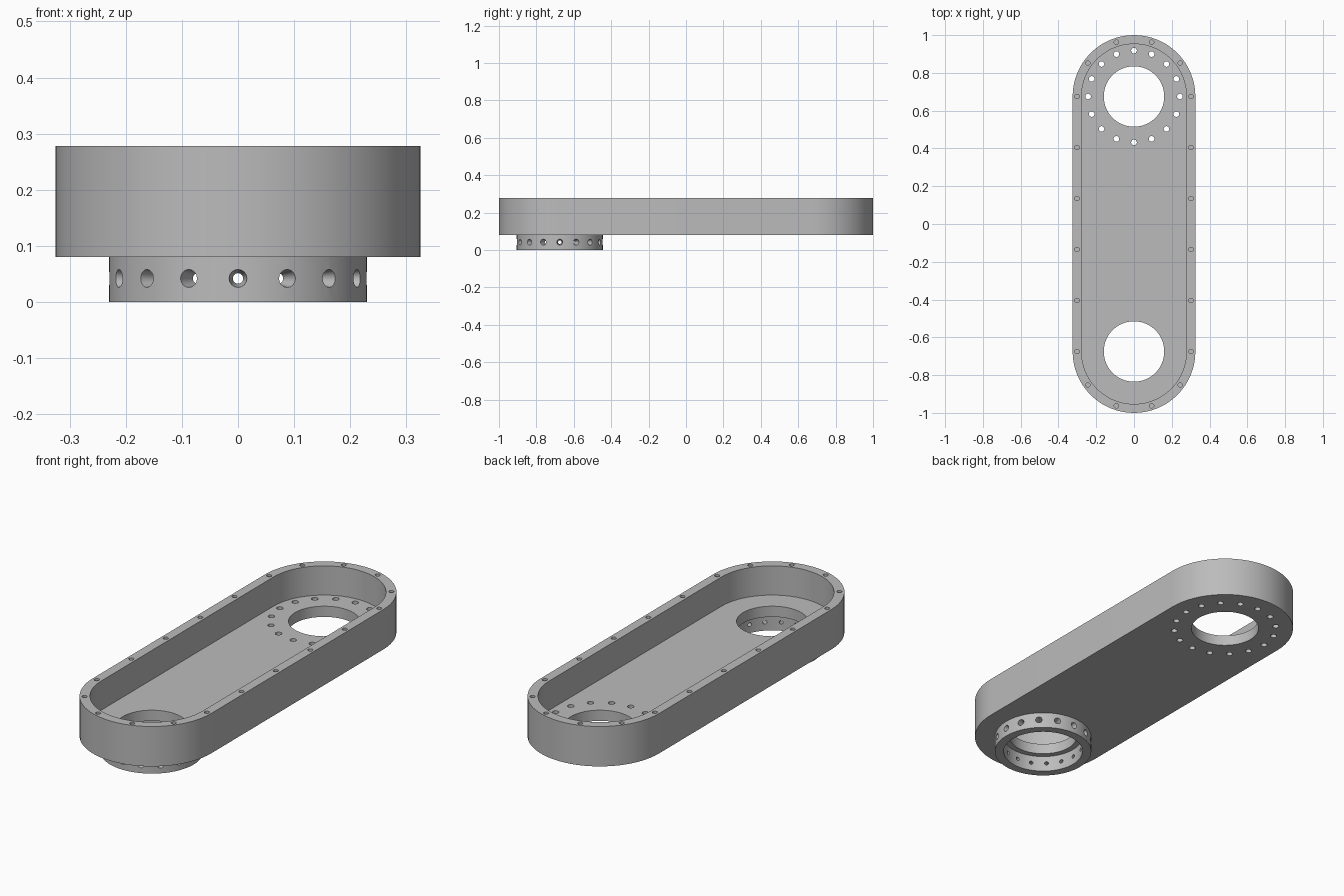
import bpy
import bmesh
from math import pi, sin, cos
from mathutils import Matrix, Vector

if "Cube" in bpy.data.objects:
    bpy.data.objects.remove(bpy.data.objects["Cube"], do_unlink=True)

END_Y = 0.675                   # distance of each round end from the middle
BASE, FLOOR, TOP = 0.08, 0.133, 0.278

metal = bpy.data.materials.new("grey metal")
metal.use_nodes = True
GREY = (0.5, 0.5, 0.5, 1)
metal.diffuse_color = GREY
metal.node_tree.nodes["Principled BSDF"].inputs["Base Color"].default_value = GREY


def make_object(name, bm):
    bmesh.ops.recalc_face_normals(bm, faces=bm.faces)
    mesh = bpy.data.meshes.new(name)
    bm.to_mesh(mesh)
    bm.free()
    mesh.materials.append(metal)
    obj = bpy.data.objects.new(name, mesh)
    bpy.context.collection.objects.link(obj)
    return obj


def add_prism(bm, outline, z0, z1):
    face = bm.faces.new([bm.verts.new((x, y, z0)) for x, y in outline])
    top = bmesh.ops.extrude_face_region(bm, geom=[face])["geom"]
    verts = [v for v in top if isinstance(v, bmesh.types.BMVert)]
    bmesh.ops.translate(bm, verts=verts, vec=(0, 0, z1 - z0))


def circle(x, y, r, n):
    return [(x + r * cos(2 * pi * i / n), y + r * sin(2 * pi * i / n)) for i in range(n)]


def stadium(r, n=32):
    back = [(r * cos(pi * i / n), END_Y + r * sin(pi * i / n)) for i in range(n + 1)]
    return back + [(-x, -y) for x, y in back]


def cut(obj, bm):
    cutter = make_object("cutter", bm)
    cutter.hide_render = True
    mod = obj.modifiers.new("cut", "BOOLEAN")
    mod.operation = "DIFFERENCE"
    mod.solver = "EXACT"
    mod.object = cutter
    bpy.context.view_layer.objects.active = obj
    bpy.ops.object.modifier_apply(modifier=mod.name)
    bpy.data.objects.remove(cutter, do_unlink=True)


def smooth(obj):
    bpy.ops.object.select_all(action="DESELECT")
    obj.select_set(True)
    bpy.context.view_layer.objects.active = obj
    bpy.ops.object.shade_smooth_by_angle(angle=0.5)


# Housing: long rounded tray
bm = bmesh.new()
add_prism(bm, stadium(0.325), BASE, TOP)
housing = make_object("housing", bm)

bm = bmesh.new()
add_prism(bm, stadium(0.278), FLOOR, TOP + 0.1)
cut(housing, bm)

# Floor openings, bolt circle at the back and blind screw holes in the rim
bm = bmesh.new()
for side in (-1, 1):
    add_prism(bm, circle(0, side * END_Y, 0.16, 64), BASE - 0.02, FLOOR + 0.02)
for x, y in circle(0, END_Y, 0.243, 16):
    add_prism(bm, circle(x, y, 0.015, 16), BASE - 0.02, FLOOR + 0.02)
RIM = 0.302
for side in (-1, 1):
    for i in range(6):
        a = i * pi / 5
        add_prism(bm, circle(RIM * cos(a), side * (END_Y + RIM * sin(a)), 0.012, 12),
                  TOP - 0.06, TOP + 0.02)
    for i in range(1, 5):
        y = END_Y * (1 - 2 * i / 5)
        add_prism(bm, circle(side * RIM, y, 0.012, 12), TOP - 0.06, TOP + 0.02)
cut(housing, bm)
smooth(housing)

# Collar: ring under the front opening
bm = bmesh.new()
add_prism(bm, circle(0, -END_Y, 0.23, 64), 0, BASE)
collar = make_object("collar", bm)
bm = bmesh.new()
add_prism(bm, circle(0, -END_Y, 0.188, 64), -0.05, BASE + 0.05)
cut(collar, bm)

# Tapered radial holes through the collar
bm = bmesh.new()
for i in range(16):
    a = i * pi / 8
    out = Vector((cos(a), sin(a), 0))
    spin = out.to_track_quat("Z", "Y").to_matrix().to_4x4()
    place = Matrix.Translation(Vector((0, -END_Y, 0.042)) + out * 0.209) @ spin
    bmesh.ops.create_cone(bm, cap_ends=True, segments=16, radius1=0.008,
                          radius2=0.0175, depth=0.06, matrix=place)
cut(collar, bm)
smooth(collar)
